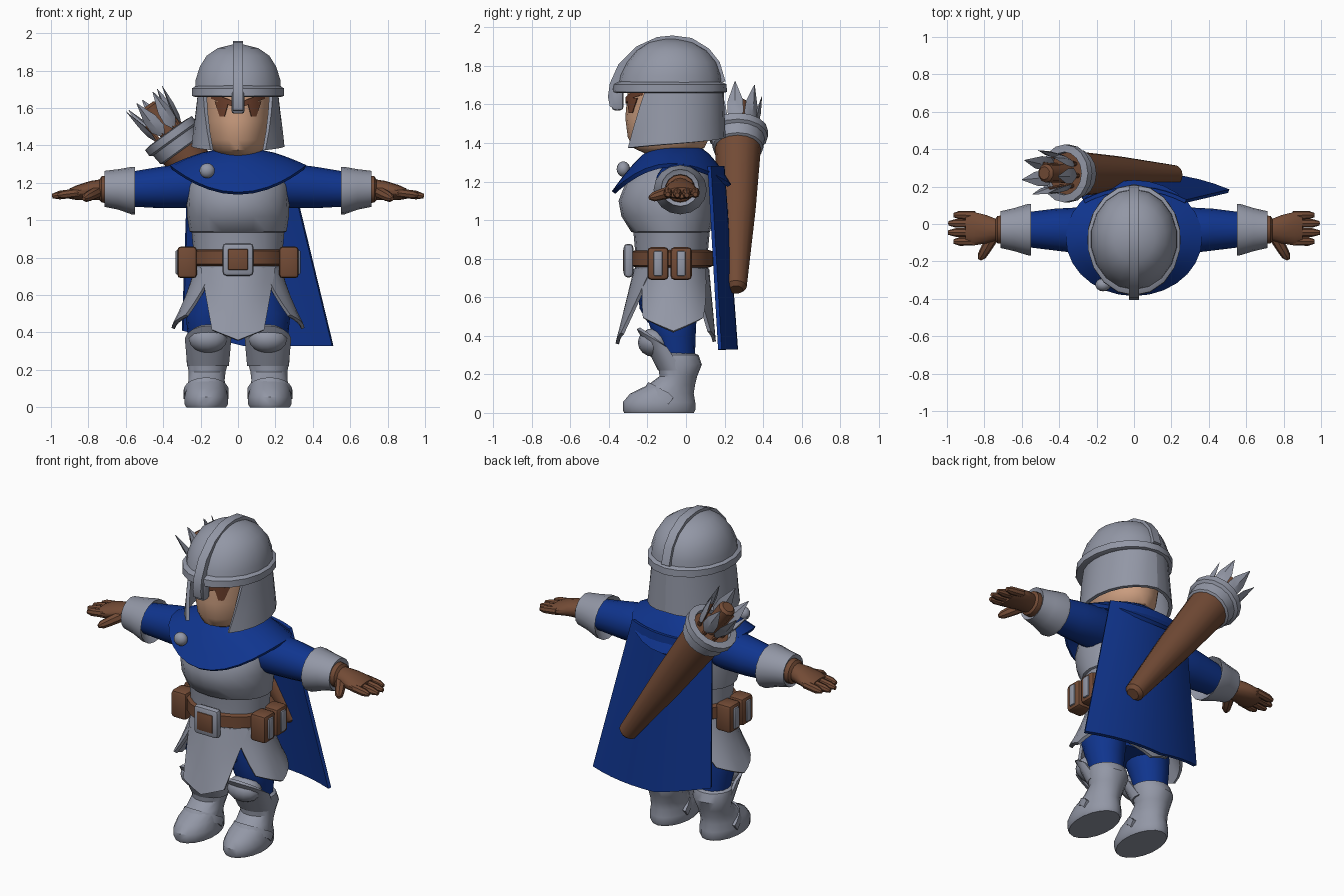
import bpy, bmesh
from math import sin, cos, pi, radians
from mathutils import Vector as V

if "Cube" in bpy.data.objects:
    bpy.data.objects.remove(bpy.data.objects["Cube"])


def material(name, rgb):
    m = bpy.data.materials.new(name)
    m.diffuse_color = (*rgb, 1)
    m.use_nodes = True
    m.node_tree.nodes["Principled BSDF"].inputs["Base Color"].default_value = m.diffuse_color
    return m


STEEL = material("steel grey", (0.29, 0.31, 0.38))
BLUE = material("royal blue", (0.005, 0.035, 0.27))
BROWN = material("leather brown", (0.17, 0.07, 0.036))
SKIN = material("skin", (0.62, 0.35, 0.22))
DARK = material("brow brown", (0.15, 0.05, 0.025))


def finish(name, bm, mat, mirror=False, angle=38):
    bmesh.ops.remove_doubles(bm, verts=bm.verts, dist=0.0005)
    bmesh.ops.recalc_face_normals(bm, faces=bm.faces)
    me = bpy.data.meshes.new(name)
    bm.to_mesh(me)
    bm.free()
    me.materials.append(mat)
    ob = bpy.data.objects.new(name, me)
    bpy.context.collection.objects.link(ob)
    bpy.ops.object.select_all(action='DESELECT')
    ob.select_set(True)
    bpy.context.view_layer.objects.active = ob
    bpy.ops.object.shade_smooth_by_angle(angle=radians(angle))
    if mirror:
        ob.modifiers.new("mirror", 'MIRROR').use_mirror_merge = False
    return ob


def loft(name, rings, mat, axis='z', n=16, mirror=False, basis=None):
    """Skin of ellipses; each ring is (x, y, z, radius_u, radius_v)."""
    u, v = basis or {'z': (V((1, 0, 0)), V((0, 1, 0))),
                     'x': (V((0, 1, 0)), V((0, 0, 1)))}[axis]
    bm = bmesh.new()
    loops = [[bm.verts.new(V(r[:3]) + u * r[3] * sin(2 * pi * i / n) + v * r[4] * cos(2 * pi * i / n))
              for i in range(n)] for r in rings]
    for a, b in zip(loops, loops[1:]):
        for i in range(n):
            j = (i + 1) % n
            bm.faces.new((a[i], a[j], b[j], b[i]))
    bm.faces.new(loops[0])
    bm.faces.new(loops[-1])
    return finish(name, bm, mat, mirror)


def rod(name, p, d, profile, mat, n=12, mirror=False, flat=1.0, side=None):
    """Lathe along direction d from p; profile is (distance, radius)."""
    p, d = V(p), V(d).normalized()
    u = d.cross(V(side or (0, 1, 0))).normalized()
    rings = [(*(p + d * t), r, r * flat) for t, r in profile]
    return loft(name, rings, mat, n=n, mirror=mirror, basis=(u, d.cross(u)))


def sheet(name, f, nu, nv, mat, thick=0.02, mirror=False):
    bm = bmesh.new()
    g = [[bm.verts.new(f(i / nu, j / nv)) for j in range(nv + 1)] for i in range(nu + 1)]
    for i in range(nu):
        for j in range(nv):
            bm.faces.new((g[i][j], g[i + 1][j], g[i + 1][j + 1], g[i][j + 1]))
    bmesh.ops.remove_doubles(bm, verts=bm.verts, dist=0.0005)
    bmesh.ops.recalc_face_normals(bm, faces=bm.faces)
    bmesh.ops.solidify(bm, geom=bm.faces[:], thickness=thick)
    return finish(name, bm, mat, mirror)


def box(name, c, size, mat, bevel=0.015, mirror=False):
    bm = bmesh.new()
    bmesh.ops.create_cube(bm, size=1)
    for w in bm.verts:
        w.co = V(c) + V([a * b for a, b in zip(w.co, size)])
    bmesh.ops.bevel(bm, geom=bm.edges[:], offset=bevel, segments=2, affect='EDGES', profile=0.5)
    return finish(name, bm, mat, mirror)


def ball(name, c, r, mat, mirror=False):
    bm = bmesh.new()
    bmesh.ops.create_uvsphere(bm, u_segments=14, v_segments=8, radius=1)
    for w in bm.verts:
        w.co = V(c) + V([a * b for a, b in zip(w.co, r)])
    return finish(name, bm, mat, mirror)


def mix(a, b, t):
    return a + (b - a) * t


# Head and neck
loft("head", [(0, -.09, 1.345, .09, .12), (0, -.09, 1.375, .135, .185), (0, -.09, 1.43, .16, .212),
              (0, -.09, 1.53, .175, .225), (0, -.09, 1.7, .185, .21)], SKIN, n=20)
loft("neck", [(0, -.04, 1.28, .13, .12), (0, -.05, 1.4, .115, .12)], SKIN)


def on_face(x, z):
    return V((x, -.09 - .222 * (1 - (x / .179) ** 2) ** .5 - .004, z))


sheet("eye", lambda u, v: on_face(mix(.085, mix(.05, .125, u), 1 - .65 * v), mix(1.635, 1.555, v)),
      3, 2, DARK, .006, True)
sheet("brow", lambda u, v: on_face(mix(.02, .145, u), mix(1.605, 1.65, u) + .03 * v), 5, 1, DARK, .008, True)

# Helmet: dome, rim, crest with nose guard, neck and cheek guard
loft("helmet_dome", [(0, -.085, 1.67, .235, .275), (0, -.08, 1.75, .23, .265), (0, -.075, 1.82, .208, .235),
                     (0, -.075, 1.88, .17, .185), (0, -.08, 1.92, .11, .12), (0, -.08, 1.94, .03, .04)], STEEL, n=18)
loft("helmet_rim", [(0, -.085, 1.66, .235, .28), (0, -.085, 1.665, .25, .298), (0, -.085, 1.705, .25, .295),
                    (0, -.085, 1.72, .225, .265)], STEEL, n=18)
crest = [(-.355, 1.57), (-.395, 1.59), (-.405, 1.64), (-.395, 1.71), (-.35, 1.81), (-.26, 1.9), (-.15, 1.95),
         (-.07, 1.958), (.03, 1.945), (.12, 1.89), (.175, 1.82), (.205, 1.72)]
sheet("helmet_crest", lambda u, v: V((mix(-.027, .027, u), *crest[round(v * 11)])), 1, 11, STEEL, .05)
box("nose_guard", (0, -.355, 1.63), (.07, .06, .12), STEEL, .015)


def guard(u, v):
    a = mix(radians(mix(60, 36, v)), pi, u)
    rx, ry = mix(.215, .25, v), mix(.27, .28, v)
    return V((rx * sin(a), -.075 - ry * cos(a), mix(1.68, mix(1.375, 1.43, u), v)))


sheet("neck_guard", guard, 9, 3, STEEL, .02, True)

# Torso armour
loft("breastplate", [(0, -.075, .93, .235, .185), (0, -.08, .94, .26, .205), (0, -.095, 1.02, .272, .24),
                     (0, -.1, 1.1, .275, .25), (0, -.085, 1.19, .27, .23), (0, -.055, 1.27, .23, .18),
                     (0, -.04, 1.34, .14, .13)], STEEL, n=20)
loft("abdomen", [(0, -.075, .62, .235, .185), (0, -.075, .76, .235, .19), (0, -.075, .85, .24, .19),
                 (0, -.075, .96, .25, .2)], STEEL, n=20)
loft("hips", [(0, -.08, .47, .16, .12), (0, -.08, .54, .22, .16), (0, -.075, .66, .23, .18)], BLUE)

# Skirt plates
for name, s, y0, y1, cut in (("front_skirt", -1, .27, .365, .36), ("back_skirt", 1, .12, .155, .37)):
    sheet(name, lambda u, v: V(((2 * u - 1) * mix(.2, .14, v),
                                s * (mix(y0, y1, v) - .09 * (1 - .7 * v) * (2 * u - 1) ** 2),
                                mix(.75, cut + .055 * abs(2 * u - 1), v))), 8, 4, STEEL, .018)


def side_skirt(u, v):
    a = radians(mix(mix(35, 52, v), mix(155, 130, v), u))
    return V((mix(.235, .355, v ** 1.3) * sin(a), -.07 - mix(.19, .25, v) * cos(a),
              mix(.75, .425 + .07 * abs(2 * u - 1), v)))


sheet("side_skirt", side_skirt, 8, 4, STEEL, .018, True)

# Belt, buckle and pouches
loft("belt", [(0, -.07, .755, .24, .19), (0, -.07, .765, .262, .217), (0, -.07, .835, .262, .217),
              (0, -.07, .845, .24, .19)], BROWN, n=20)
box("buckle", (0, -.298, .79), (.165, .05, .175), STEEL, .02)
box("buckle_inset", (0, -.323, .79), (.105, .009, .11), BROWN, .003)
for y in (-.145, -.025):
    box("pouch", (.272, y, .775), (.105, .11, .17), BROWN, .02, True)
    box("pouch_strap", (.323, y, .775), (.022, .045, .13), STEEL, .008, True)

# Legs and boots
loft("thigh", [(.13, -.08, .64, .1, .13), (.155, -.075, .5, .125, .13), (.16, -.06, .4, .11, .11),
               (.16, -.04, .25, .085, .085)], BLUE, mirror=True)
loft("boot", [(.17, -.14, 0, .108, .18), (.17, -.14, .015, .117, .188), (.17, -.14, .055, .117, .188),
              (.17, -.125, .1, .107, .165), (.168, -.075, .145, .098, .122), (.165, -.04, .19, .1, .098),
              (.163, -.03, .25, .115, .112), (.16, -.045, .3, .11, .11), (.16, -.06, .32, .08, .08)],
     STEEL, n=18, mirror=True)


def greave(u, v):
    a = (2 * u - 1) * radians(105)
    return V((.16 + mix(.112, .125, v) * sin(a), mix(-.045, -.13, v) - mix(.1, .125, v) * cos(a),
              mix(.22, .36 + .075 * cos(a), v)))


sheet("greave", greave, 10, 3, STEEL, .018, True)
ball("knee_cap", (.16, -.165, .365), (.105, .085, .075), STEEL, True)
sheet("ankle_strap", lambda u, v: V((.17 + .122 * sin((u - .5) * pi * 1.1),
                                     mix(-.09, -.065, v) - .13 * max(0, cos((u - .5) * pi * 1.1)),
                                     .055 + .07 * cos((u - .5) * pi * 1.1) + .035 * v)), 10, 1, STEEL, .022, True)

# Arms, cuffs and gloves
loft("sleeve", [(.14, -.05, 1.19, .11, .11), (.27, -.035, 1.185, .125, .12), (.42, -.03, 1.175, .112, .11),
                (.6, -.03, 1.165, .09, .09)], BLUE, 'x', mirror=True)
loft("cuff", [(.59, -.03, 1.165, .085, .085), (.55, -.03, 1.158, .138, .128), (.565, -.03, 1.158, .138, .128),
              (.64, -.03, 1.165, .115, .108), (.715, -.03, 1.168, .098, .096), (.7, -.03, 1.165, .07, .07)],
     STEEL, 'x', mirror=True)
loft("glove", [(.68, -.03, 1.165, .07, .065), (.695, -.03, 1.165, .078, .074), (.73, -.03, 1.165, .075, .07),
               (.74, -.03, 1.163, .06, .055), (.79, -.028, 1.16, .078, .05), (.86, -.025, 1.148, .092, .04),
               (.9, -.025, 1.142, .08, .028)], BROWN, 'x', n=14, mirror=True)
for y, tip in ((-.092, .97), (-.045, 1.0), (.003, .998), (.046, .97)):
    rod("finger", (.85, y, 1.148), (1, (y + .025) * .25, -.13),
        [(0, .024), ((tip - .85) * .7, .023), (tip - .855, .012)], BROWN, 8, True)
rod("thumb", (.755, -.07, 1.15), (.07, -.12, -.035), [(0, .032), (.07, .029), (.12, .024), (.143, .01)],
    BROWN, 8, True, side=(0, 0, 1))


# Mantle, clasp and cape
def mantle(u, v):
    a = 2 * pi * u
    low = 1.295 - (.145 if cos(a) > 0 else .11) * cos(a) ** 2
    return V((mix(.13, .365, v) * sin(a), mix(-.045, -.075, v) - mix(.125, .31, v) * cos(a),
              mix(1.375, low, v ** 1.35)))


sheet("mantle", mantle, 28, 4, BLUE, .022)
ball("mantle_clasp", (-.165, -.325, 1.265), (.042, .035, .04), STEEL)


def cape(u, v):
    bow = 1 - (2 * u - 1) ** 2
    return V((mix(mix(-.27, .28, u), mix(-.3, .51, u), v), mix(.13, .185, v) + mix(.07, .085, v) * bow,
              mix(1.28, .33 + .08 * max(0, 1 - 2.5 * u), v)))


sheet("cape", cape, 10, 6, BLUE, .02)

# Quiver with arrows
base, top = V((.215, .26, .655)), V((-.36, .27, 1.45))
axis = (top - base).normalized()
length = (top - base).length
rod("quiver", base, axis, [(-.02, .035), (0, .055), (length * .5, .096), (length, .125)], BROWN, 16)
rod("quiver_collar", top, axis, [(-.1, .115), (-.09, .132), (-.03, .138), (-.02, .155), (.02, .155),
                                 (.025, .115), (-.02, .11)], STEEL, 16)
rod("main_arrow", top, axis, [(-.03, .05), (.19, .05), (.205, .035)], BROWN, 10)
side_u = axis.cross(V((0, 1, 0))).normalized()
side_v = axis.cross(side_u)
for k in range(7):
    a = 2 * pi * k / 7 + .3
    out = side_u * cos(a) + side_v * sin(a)
    rod("arrow_shaft", top + out * .075, axis + out * .15, [(-.03, .013), (.12, .013)], BROWN, 6)
    rod("arrow_fin", top + out * .08, axis + out * .17,
        [(.03, .015), (.07, .042), (.14, .04), (.25, .002)], STEEL, 4, flat=.35, side=out)
